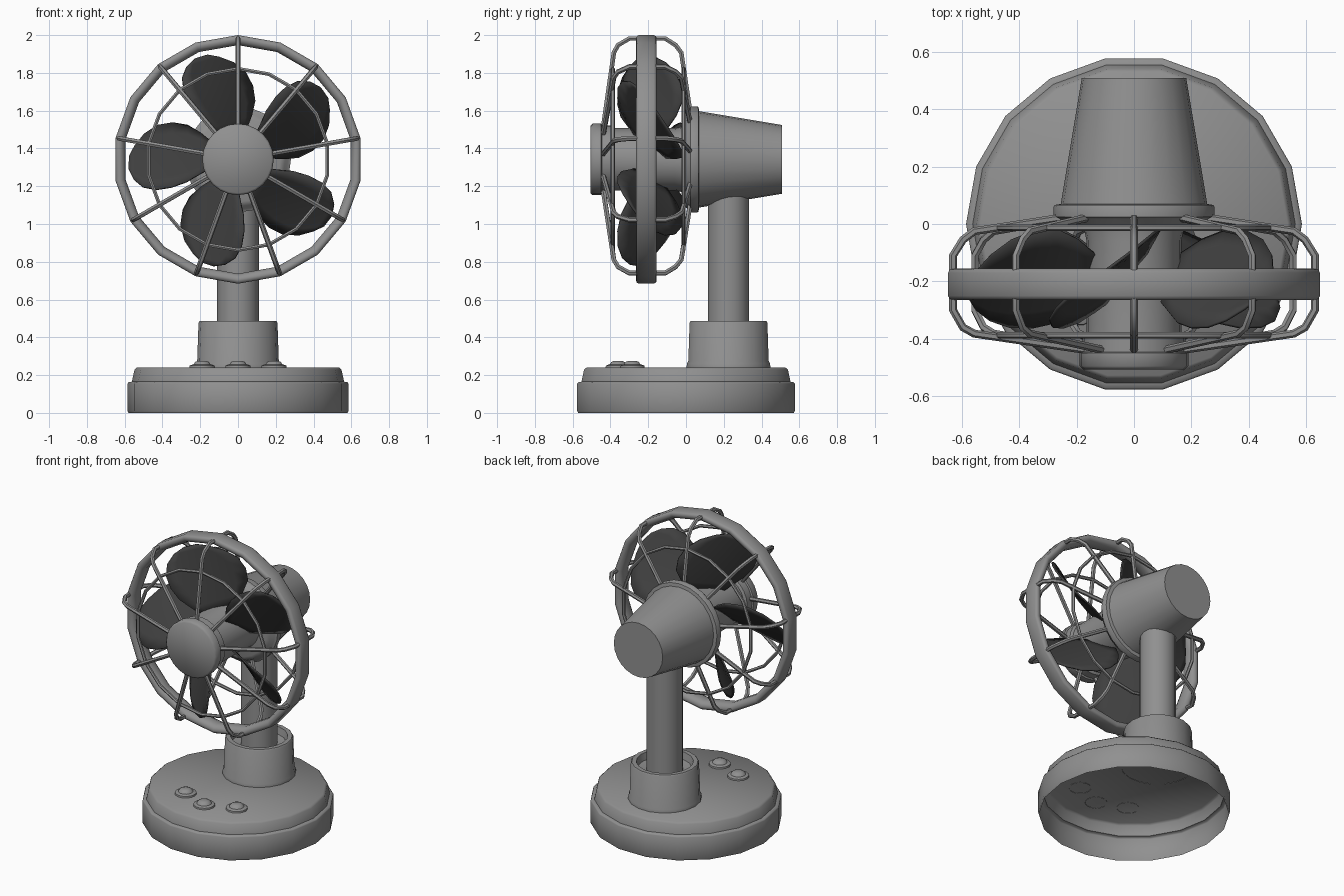
import bpy, bmesh, math

if "Cube" in bpy.data.objects:
    bpy.data.objects.remove(bpy.data.objects["Cube"])

HZ = 1.342            # height of the fan axis
PX, PY = 0.0, 0.225   # column position


def material(name, v):
    m = bpy.data.materials.new(name)
    m.diffuse_color = (v, v, v, 1)
    m.use_nodes = True
    m.node_tree.nodes["Principled BSDF"].inputs["Base Color"].default_value = m.diffuse_color
    return m


GREY = material("mid_grey", 0.28)
DARK = material("dark_grey", 0.05)


def finish(name, bm, mat=GREY):
    bmesh.ops.recalc_face_normals(bm, faces=bm.faces)
    me = bpy.data.meshes.new(name)
    bm.to_mesh(me)
    bm.free()
    ob = bpy.data.objects.new(name, me)
    bpy.context.collection.objects.link(ob)
    me.materials.clear()
    me.materials.append(mat)
    bpy.ops.object.select_all(action='DESELECT')
    ob.select_set(True)
    bpy.context.view_layer.objects.active = ob
    bpy.ops.object.shade_smooth_by_angle(angle=math.radians(50))
    return ob


def lathe(name, prof, sides=18, loc=(0, 0), axis='Z', phase=0.0,
          start=True, end=True, closed=False):
    """Revolve (radius, position) points about Z at loc, or about Y at the fan axis."""
    bm = bmesh.new()
    rings = []
    for r, h in prof:
        ring = []
        for i in range(sides):
            a = phase + 2 * math.pi * i / sides
            c, s = r * math.cos(a), r * math.sin(a)
            p = (loc[0] + c, loc[1] + s, h) if axis == 'Z' else (c, h, HZ + s)
            ring.append(bm.verts.new(p))
        rings.append(ring)
    n = len(rings)
    for k in range(n if closed else n - 1):
        a, b = rings[k], rings[(k + 1) % n]
        for i in range(sides):
            j = (i + 1) % sides
            bm.faces.new((a[i], a[j], b[j], b[i]))
    if not closed:
        if start:
            bm.faces.new(rings[0][::-1])
        if end:
            bm.faces.new(rings[-1])
    return finish(name, bm)


def wire(name, pts, radius, cyclic=False):
    """Round wire swept along a polyline, turned into a mesh."""
    cu = bpy.data.curves.new(name + "_path", 'CURVE')
    cu.dimensions = '3D'
    cu.bevel_depth = radius
    cu.bevel_resolution = 1
    cu.use_fill_caps = not cyclic
    sp = cu.splines.new('POLY')
    sp.points.add(len(pts) - 1)
    for q, p in zip(sp.points, pts):
        q.co = (*p, 1)
    sp.use_cyclic_u = cyclic
    tmp = bpy.data.objects.new(name + "_path", cu)
    bpy.context.collection.objects.link(tmp)
    me = bpy.data.meshes.new_from_object(tmp.evaluated_get(bpy.context.evaluated_depsgraph_get()))
    bpy.data.objects.remove(tmp)
    bm = bmesh.new()
    bm.from_mesh(me)
    bpy.data.meshes.remove(me)
    return finish(name, bm)


def polar(r, y, a):
    return (r * math.cos(a), y, HZ + r * math.sin(a))


# Base shell, open underneath
lathe("base", [(0.58, 0.0), (0.585, 0.01), (0.585, 0.155), (0.58, 0.162), (0.562, 0.165),
               (0.548, 0.228), (0.535, 0.24)], start=False)

# Three push buttons in an arc
for i, (x, y) in enumerate([(-0.19, -0.285), (0, -0.36), (0.19, -0.285)]):
    lathe(f"button_{i + 1}", [(0.068, 0.238), (0.066, 0.25), (0.052, 0.256), (0.046, 0.256),
                              (0.036, 0.27), (0.018, 0.276)], 14, (x, y), start=False)

# Column and its socket with a recessed top
lathe("column_socket", [(0.225, 0.238), (0.224, 0.26), (0.216, 0.275), (0.209, 0.478), (0.203, 0.486),
                        (0.175, 0.486), (0.165, 0.44), (0.11, 0.43)], 18, (PX, PY),
      start=False, end=False)
lathe("column", [(0.111, 0.25), (0.111, 1.2)], 18, (PX, PY))

# Motor housing, hub and front cap
lathe("motor_housing", [(0.182, 0.508), (0.255, 0.07), (0.277, 0.066), (0.28, 0.06), (0.28, 0.025),
                        (0.265, 0.018), (0.25, -0.01), (0.225, -0.02)], 24, axis='Y')
lathe("hub", [(0.175, -0.01), (0.165, -0.06), (0.165, -0.41)], 24, axis='Y')
lathe("front_cap", [(0.165, -0.385), (0.18, -0.395), (0.18, -0.445), (0.189, -0.45),
                    (0.189, -0.495), (0.178, -0.506)], 24, axis='Y')

# Guard hoop with a rounded section
lathe("guard_hoop", [(0.658, -0.25), (0.658, -0.17), (0.651, -0.158), (0.635, -0.155),
                     (0.616, -0.165), (0.605, -0.19), (0.605, -0.23), (0.616, -0.255),
                     (0.635, -0.265), (0.651, -0.262)],
      18, axis='Y', phase=math.pi / 2, closed=True)

# Nine guard wires, each running front to back through the hoop
PATH = [(0.16, -0.44), (0.565, -0.382), (0.605, -0.36), (0.64, -0.3),
        (0.64, -0.11), (0.605, -0.055), (0.565, -0.025), (0.2, 0.03)]
for i in range(9):
    a = math.pi / 2 + math.radians(40) * i
    wire(f"guard_wire_{i + 1}", [polar(r, y, a) for r, y in PATH], 0.014)

# Inner guard rings resting on the wires
for nm, y in (("front_guard_ring", -0.388), ("rear_guard_ring", -0.013)):
    wire(nm, [polar(0.48, y, math.pi / 2 + math.radians(20) * i) for i in range(18)], 0.011, True)

# Five twisted blades: rows of (radius, lower edge, upper edge), pitch easing toward the tip
ROWS = [(0.13, -0.08, 0.04), (0.2, -0.135, 0.08), (0.27, -0.175, 0.123), (0.35, -0.187, 0.153),
        (0.43, -0.172, 0.167), (0.5, -0.125, 0.155), (0.55, -0.06, 0.115), (0.578, -0.005, 0.06)]
COLS = 6
for b in range(5):
    a = math.radians(107 + 72 * b)
    bm = bmesh.new()
    grid = []
    for r, lo, hi in ROWS:
        pitch = 0.9 - 1.2 * (r - 0.42)
        row = []
        for k in range(COLS + 1):
            t = lo + (hi - lo) * k / COLS
            row.append(bm.verts.new((r * math.cos(a) - t * math.sin(a), -0.21 - pitch * t,
                                     HZ + r * math.sin(a) + t * math.cos(a))))
        grid.append(row)
    for p, q in zip(grid, grid[1:]):
        for k in range(COLS):
            bm.faces.new((p[k], p[k + 1], q[k + 1], q[k]))
    ob = finish(f"blade_{b + 1}", bm, DARK)
    mod = ob.modifiers.new("thickness", 'SOLIDIFY')
    mod.thickness = 0.01
    mod.offset = 0
